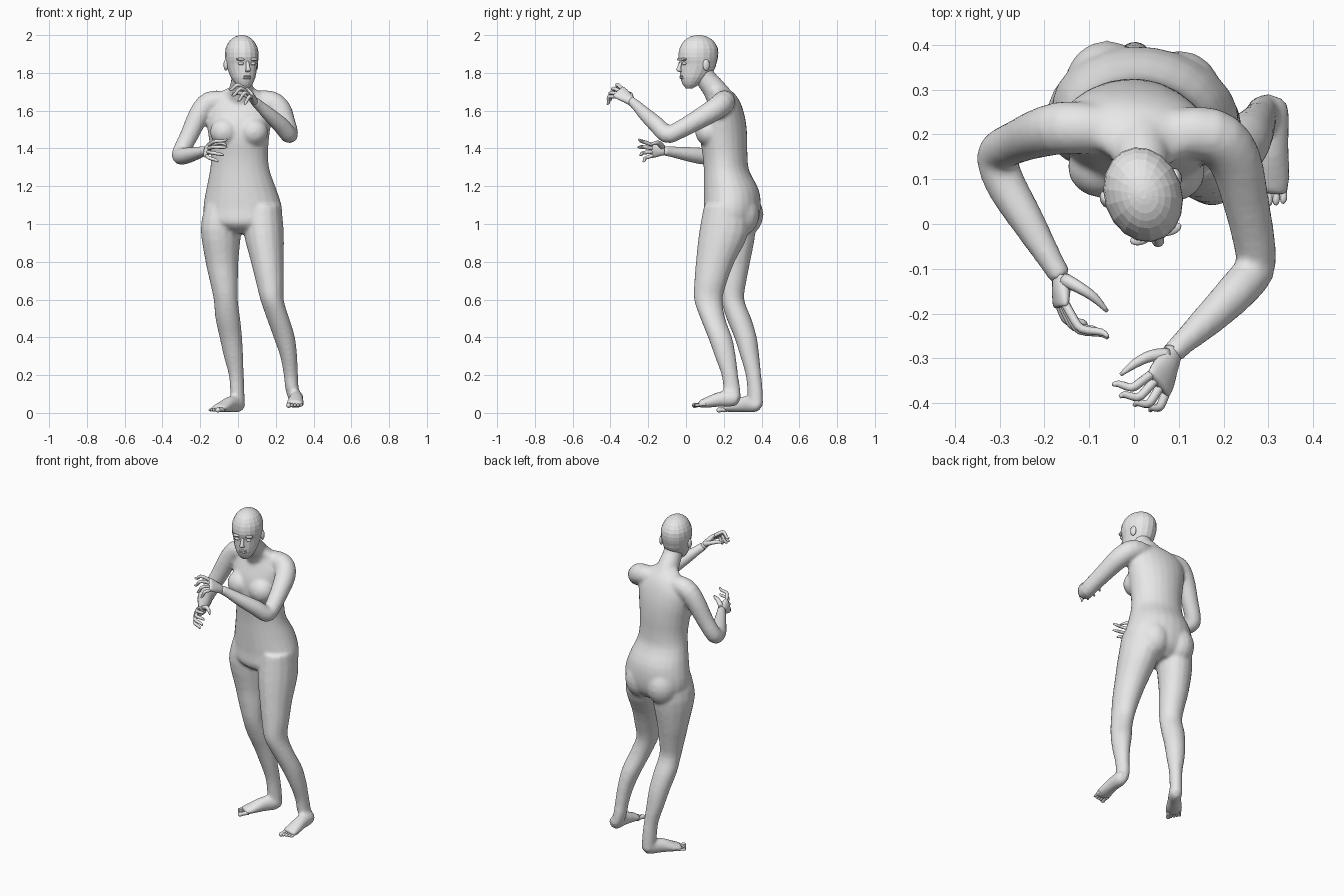
import bpy, bmesh
from math import sin, cos, pi, radians
from mathutils import Vector, Matrix

cube = bpy.data.objects.get("Cube")
if cube:
    bpy.data.objects.remove(cube, do_unlink=True)

grey = bpy.data.materials.new("plain grey")
grey.use_nodes = True
colour = (0.8, 0.8, 0.8, 1)
grey.diffuse_color = colour
for node in grey.node_tree.nodes:
    if node.type == 'BSDF_PRINCIPLED':
        node.inputs["Base Color"].default_value = colour


def level(turn):
    """Cross-sections that stay horizontal, turned about z."""
    u, v = Vector((cos(turn), sin(turn), 0)), Vector((-sin(turn), cos(turn), 0))
    return lambda tangent: (u, v)


def along(side):
    """Cross-sections square to the path, wide towards side."""
    side = Vector(side)

    def frame(tangent):
        u = (side - tangent * side.dot(tangent)).normalized()
        return u, tangent.cross(u)
    return frame


def spline(rows, steps):
    """Smooth curve through rows of position and radii."""
    rows = [tuple(r) if len(r) == 5 else tuple(r) + (r[3],) for r in rows]
    out = []
    for i in range(len(rows) - 1):
        a, b, c, d = (rows[max(0, min(len(rows) - 1, i + k))] for k in (-1, 0, 1, 2))
        for s in range(steps):
            t = s / steps
            out.append([q + t / 2 * (r - p + t * (2 * p - 5 * q + 4 * r - e + t * (3 * (q - r) + e - p)))
                        for p, q, r, e in zip(a, b, c, d)])
    return out + [list(rows[-1])]


def loft(bm, rows, frame, sides=16, steps=3):
    rows = spline(rows, steps)
    points = [Vector(r[:3]) for r in rows]
    rings = []
    for i, row in enumerate(rows):
        tangent = (points[min(i + 1, len(rows) - 1)] - points[max(i - 1, 0)]).normalized()
        u, v = frame(tangent)
        angles = [2 * pi * k / sides for k in range(sides)]
        rings.append([bm.verts.new(points[i] + u * row[3] * cos(a) + v * row[4] * sin(a)) for a in angles])
    for low, high in zip(rings, rings[1:]):
        for k in range(sides):
            j = (k + 1) % sides
            bm.faces.new((low[k], low[j], high[j], high[k]))
    bm.faces.new(rings[0])
    bm.faces.new(rings[-1])


def ball(bm, centre, radii, place=Matrix()):
    matrix = place @ Matrix.Translation(centre) @ Matrix.Diagonal((*radii, 1))
    bmesh.ops.create_uvsphere(bm, u_segments=16, v_segments=10, radius=1, matrix=matrix)


def finish(bm, name, smooth=True):
    bmesh.ops.recalc_face_normals(bm, faces=bm.faces)
    mesh = bpy.data.meshes.new(name)
    bm.to_mesh(mesh)
    bm.free()
    mesh.materials.append(grey)
    if smooth:
        mesh.shade_smooth()
    obj = bpy.data.objects.new(name, mesh)
    bpy.context.scene.collection.objects.link(obj)
    return obj


# Torso, from crotch to base of neck
body = bmesh.new()
hip_turn = radians(-8)
loft(body, [
    (.02, .24, .95, .06, .08), (.025, .235, 1, .19, .14), (.025, .245, 1.08, .21, .15),
    (.018, .24, 1.18, .188, .145), (.01, .215, 1.28, .16, .12), (.008, .207, 1.36, .152, .118),
    (.005, .2, 1.45, .16, .124), (.005, .2, 1.54, .172, .116), (.01, .205, 1.62, .172, .09),
    (.012, .2, 1.68, .13, .064), (.016, .17, 1.72, .07, .05)], level(hip_turn), 24)
# Neck
loft(body, [(.014, .19, 1.65, .075), (.018, .145, 1.72, .062), (.02, .105, 1.77, .056),
            (.022, .085, 1.82, .054)], along((1, 0, 0)))
# Breasts and buttocks
for x, y in ((-.072, .128), (.083, .118)):
    ball(body, (x, y, 1.488), (.077, .07, .074))
for x, y in ((-.06, .31), (.102, .288)):
    ball(body, (x, y, 1.05), (.095, .1, .115))

# Legs
loft(body, [
    (-.08, .25, 1.1, .09, .11), (-.09, .25, .97, .102, .125), (-.085, .25, .8, .086, .092),
    (-.075, .245, .7, .075, .076), (-.065, .246, .6, .065, .062), (-.054, .28, .5, .066, .066),
    (-.038, .315, .4, .06, .06), (-.024, .338, .3, .052, .05), (-.009, .357, .2, .039, .042),
    (-.004, .365, .12, .036, .043), (0, .37, .04, .036, .04)], level(radians(-30)))
loft(body, [
    (.13, .215, 1.1, .1, .12), (.137, .2, .95, .106, .132), (.155, .155, .8, .087, .103),
    (.168, .132, .7, .075, .088), (.18, .118, .6, .062, .076), (.212, .142, .5, .06, .066),
    (.245, .18, .4, .057, .064), (.268, .208, .3, .045, .056), (.28, .232, .2, .038, .044),
    (.286, .242, .13, .036, .045), (.3, .25, .075, .035, .042)], level(0))

# Feet
loft(body, [
    (.015, .395, .035, .025, .026), (0, .365, .045, .037, .043), (-.04, .31, .046, .038, .043),
    (-.085, .25, .03, .047, .027), (-.112, .215, .022, .042, .018)], along((.8, -.6, 0)))
loft(body, [
    (.316, .28, .07, .025, .026), (.31, .25, .075, .037, .042), (.308, .18, .072, .038, .04),
    (.303, .1, .052, .047, .026), (.298, .07, .046, .042, .018)], along((1, 0, 0)))

# Arms, from collar to wrist
loft(body, [
    (-.06, .21, 1.65, .055), (-.15, .215, 1.642, .06), (-.205, .205, 1.58, .056),
    (-.258, .185, 1.47, .049), (-.298, .165, 1.39, .046), (-.305, .14, 1.362, .046),
    (-.285, .085, 1.36, .045), (-.24, .01, 1.37, .039), (-.19, -.075, 1.382, .029),
    (-.162, -.12, 1.388, .026)], along((.5, -.2, .8)))
loft(body, [
    (.07, .2, 1.65, .055), (.17, .2, 1.645, .061), (.222, .15, 1.605, .06),
    (.25, .05, 1.545, .052), (.27, -.05, 1.49, .047), (.27, -.1, 1.472, .046),
    (.23, -.15, 1.52, .045), (.17, -.21, 1.575, .038), (.11, -.265, 1.63, .028),
    (.084, -.292, 1.652, .026)], along((.4, .7, .6)))

# Fuse the overlapping parts into one skin
skin = finish(body, "body")
fuse = skin.modifiers.new("fuse", 'REMESH')
fuse.mode = 'VOXEL'
fuse.voxel_size = 0.01
fuse.use_smooth_shade = True
relax = skin.modifiers.new("relax", 'SMOOTH')
relax.factor = 0.5
relax.iterations = 5

# Head, turned a little to its left
head_turn = radians(18)
place = Matrix.Translation((.022, .06, 0)) @ Matrix.Rotation(head_turn, 4, 'Z')
profile = [(-.045, 1.718, .02, .018), (-.036, 1.738, .042, .043), (-.018, 1.775, .063, .074),
           (0, 1.82, .076, .093), (.005, 1.85, .082, .098), (.005, 1.885, .087, .107),
           (.008, 1.93, .083, .103), (.008, 1.97, .062, .079), (.007, 1.992, .034, .044),
           (.006, 2, .008, .01)]
head = bmesh.new()
loft(head, [(*(place @ Vector((0, y, z))), wide, deep) for y, z, wide, deep in profile],
     level(head_turn), 18, 2)
finish(head, "head", smooth=False)

# Face: nose, lips, brows, eyelids and ears
face = bmesh.new()
loft(face, [(*(place @ Vector((0, y, z))), r) for y, z, r in
            ((-.088, 1.862, .008), (-.1, 1.835, .01), (-.103, 1.815, .014), (-.092, 1.806, .011))],
     level(head_turn), 10)
for z in (1.772, 1.782):
    ball(face, (0, -.084, z), (.023, .014, .006), place)
for s in (-1, 1):
    ball(face, (s * .034, -.086, 1.872), (.026, .014, .008), place)
    ball(face, (s * .033, -.083, 1.85), (.016, .011, .009), place)
    ball(face, (s * .084, .022, 1.842), (.011, .019, .03), place)
finish(face, "face_features")


def toes(name, centre, forward, inner):
    """Five toes, the big one on the inner side."""
    bm = bmesh.new()
    centre, forward, inner = Vector(centre), Vector(forward), Vector(inner)
    for i in range(5):
        r = .014 if i == 0 else .0095 - i * .0004
        start = centre + inner * (.028 - .016 * i) - forward * .005 * i
        path = ((-.02, 1), (.012, .8), (.026, 1), (.036, .8), (.041, .3))
        loft(bm, [(*(start + forward * d), r * k) for d, k in path], along(inner), 8, 2)
    finish(bm, name)


toes("right_toes", (-.112, .214, .017), (-.6, -.8, -.08), (.8, -.6, 0))
toes("left_toes", (.299, .07, .042), (-.1, -1, -.08), (-1, .1, 0))


def hand(name, wrist, index, little, bend, reach, thumb):
    """Palm, four curled fingers and a thumb."""
    bm = bmesh.new()
    wrist, index, little, bend, reach = map(Vector, (wrist, index, little, bend, reach))
    across = (index - little).normalized()
    knuckles = (index + little) / 2
    palm = [(-.1, .024, .02), (.3, .032, .02), (.7, .041, .017), (1, .043, .013), (1.08, .036, .007)]
    loft(bm, [(*wrist.lerp(knuckles, t), wide, thick) for t, wide, thick in palm], along(across))
    for i, size in enumerate((.95, 1.08, 1, .8)):
        root = index.lerp(little, i / 3)
        back = (wrist - root) * .2
        path = ((back, .01), (bend * .5, .01), (bend, .0095), (reach * .85, .008), (reach, .004))
        spread = across * (1.5 - i) * .006
        loft(bm, [(*(root + (offset + spread * k) * size), r)
                  for k, (offset, r) in enumerate(path)], along(across), 8)
    loft(bm, [(*p, r) for p, r in zip(thumb, (.016, .013, .01, .004))], along((0, 0, 1)), 8)
    finish(bm, name)


hand("right_hand", (-.162, -.12, 1.388), (-.155, -.185, 1.422), (-.172, -.178, 1.362),
     (.035, -.05, 0), (.092, -.066, -.006),
     ((-.155, -.125, 1.405), (-.122, -.142, 1.428), (-.088, -.165, 1.428), (-.06, -.195, 1.418)))
hand("left_hand", (.084, -.292, 1.652), (.038, -.338, 1.722), (.076, -.372, 1.678),
     (-.035, -.038, .004), (-.07, -.04, -.032),
     ((.075, -.292, 1.668), (.037, -.295, 1.685), (.002, -.312, 1.693), (-.03, -.337, 1.69)))
